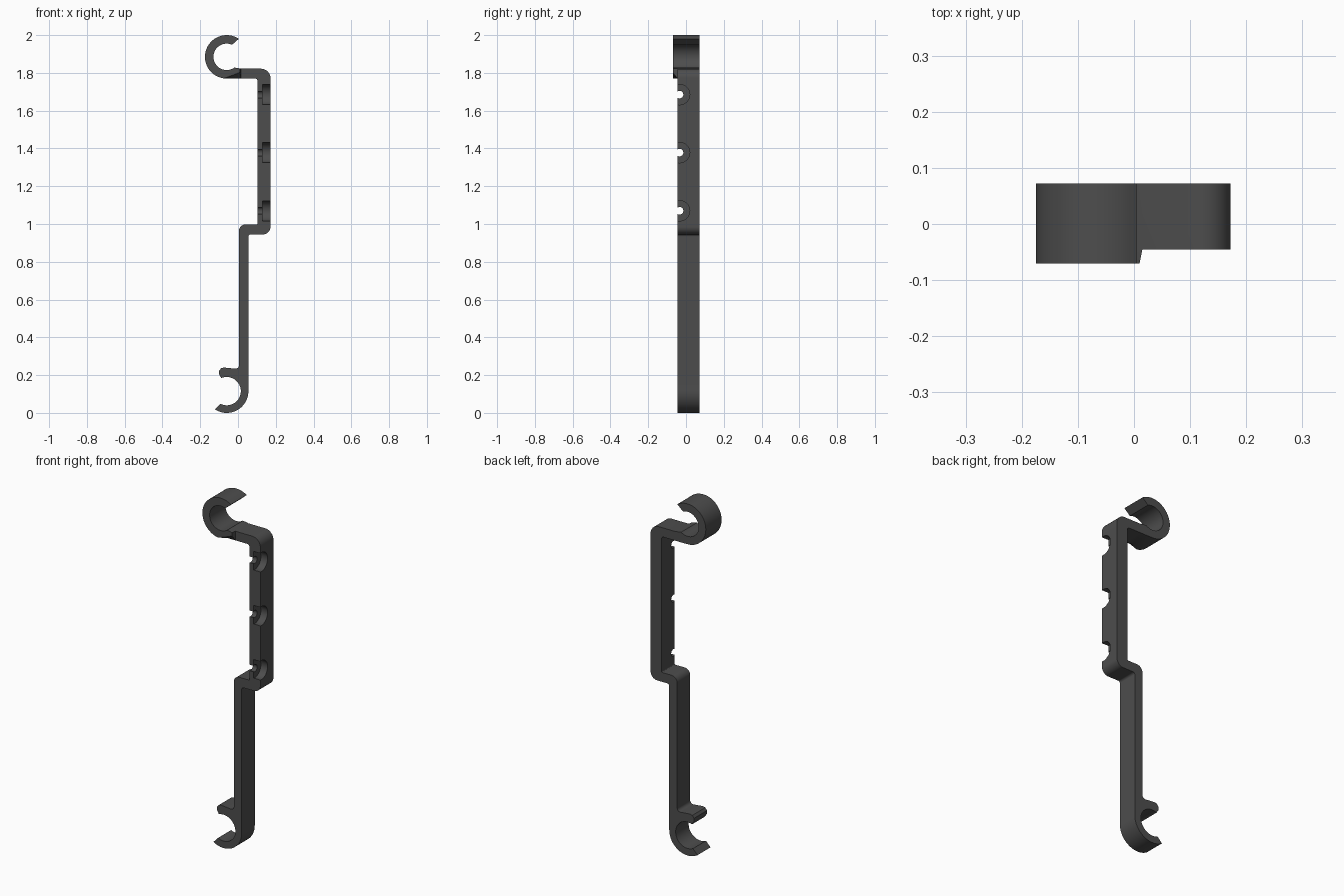
import bpy, bmesh, math
from mathutils import Vector

if "Cube" in bpy.data.objects:
    bpy.data.objects.remove(bpy.data.objects["Cube"])

mat = bpy.data.materials.new("dark grey plastic")
mat.diffuse_color = (0.075, 0.075, 0.075, 1)
mat.use_nodes = True
mat.node_tree.nodes["Principled BSDF"].inputs["Base Color"].default_value = mat.diffuse_color
bm = bmesh.new()


def arc(cx, cz, r, a0, a1, n=28):
    """Points on a circle from a0 to a1 degrees."""
    return [(cx + r * math.cos(math.radians(a0 + (a1 - a0) * i / n)),
             cz + r * math.sin(math.radians(a0 + (a1 - a0) * i / n))) for i in range(n + 1)]


def fillet(prev, p, nxt, r, n=8):
    """Round the corner p between two neighbours."""
    p, a, b = Vector(p), Vector(prev), Vector(nxt)
    u, v = (a - p).normalized(), (b - p).normalized()
    half = u.angle(v) / 2
    t = r / math.tan(half)
    c = p + (u + v).normalized() * (r / math.sin(half))
    s, e = p + u * t - c, p + v * t - c
    return [tuple(c + s.lerp(e, i / n).normalized() * r) for i in range(n + 1)]


def extrude(pts, t0, t1, end=None, along_x=False, caps=(True, True), joins=()):
    """Sweep a counter-clockwise outline; joins lists (axis, value) sides left open."""
    place = (lambda p, t: (t, p[0], p[1])) if along_x else (lambda p, t: (p[0], t, p[1]))
    a = [bm.verts.new(place(p, t0)) for p in pts]
    b = [bm.verts.new(place(p, t1)) for p in (end or pts)]
    faces = []
    if caps[0]:
        faces.append(bm.faces.new(a))
    if caps[1]:
        faces.append(bm.faces.new(b[::-1]))
    for i in range(len(pts)):
        j = (i + 1) % len(pts)
        if any(abs(pts[i][k] - v) < 1e-5 and abs(pts[j][k] - v) < 1e-5 for k, v in joins):
            continue
        faces.append(bm.faces.new((a[i], b[i], b[j], a[j])))
    if along_x:
        bmesh.ops.reverse_faces(bm, faces=faces)


HX, TOP, LOW = -0.06, 1.885, 0.115         # hook centres
L, R, BL, BR = 0.103, 0.172, 0.005, 0.055  # upper and lower bar sides
Y0, Y1 = -0.045, 0.072                     # strip depth
ARM, ZT, ZB = 0.015, 1.75, 1.01            # where the sections meet

# Top hook, with a wider front lip that slopes away on the arm side
ring = arc(HX, TOP, 0.115, 56, 262)
inner = [(-0.005, 1.826), (-0.02, 1.828)] + arc(HX, TOP, 0.07, 303, 66)
hook = ring + [(-0.03, 1.77), (ARM, 1.77), (ARM, 1.822)] + inner
lip = ring + [(-0.03, 1.787), (0.01, 1.803), (0.01, 1.822)] + inner
extrude(hook, Y0, Y1, caps=(False, True), joins=[(0, ARM)])
extrude(lip, -0.07, Y0, end=hook, caps=(True, False))

# Arm from the hook to the upper bar
arm = [(ARM, 1.77)] + fillet((ARM, 1.77), (L, 1.77), (L, ZT), 0.012)
arm += [(L, ZT), (R, ZT)] + fillet((R, ZT), (R, 1.822), (ARM, 1.822), 0.05) + [(ARM, 1.822)]
extrude(arm, Y0, Y1, joins=[(0, ARM), (1, ZT)])

# Upper bar in two layers: narrow screw notches, then wide counterbores
NY, SHELF = -0.034, 0.13
HOLES = (1.685, 1.378, 1.07)


def notch(r, z):
    a = math.degrees(math.acos((Y0 - NY) / r))
    return arc(NY, z, r, a, -a, 24)


def bar(r):
    pts = [(Y1, ZT), (Y0, ZT)]
    for z in HOLES:
        pts += notch(r, z)
    return pts + [(Y0, ZB), (Y1, ZB)]


ends = [(1, ZT), (1, ZB)]
extrude(bar(0.02), L, SHELF, along_x=True, caps=(True, False), joins=ends)
extrude(bar(0.054), SHELF, R, along_x=True, caps=(False, True), joins=ends)
for z in HOLES:
    seat = notch(0.054, z)[::-1] + notch(0.02, z)
    bm.faces.new([bm.verts.new((SHELF, y, h)) for y, h in seat])

# Step, lower bar and bottom hook
low = [(L, ZB)] + fillet((L, ZB), (L, 0.998), (BL, 0.998), 0.004)
low += fillet((L, 0.998), (BL, 0.998), (BL, 0.3), 0.035)
low += fillet((BL, 0.9), (BL, 0.232), (-0.07, 0.24), 0.018)
low += [(-0.075, 0.24), (-0.09, 0.236), (-0.101, 0.222), (-0.101, 0.205), (-0.094, 0.194)]
low += arc(HX, LOW, 0.075, 112, -117) + arc(HX, LOW, 0.115, -123, 0)
low += fillet((BR, 0.2), (BR, 0.945), (R, 0.945), 0.012)
low += fillet((BR, 0.945), (R, 0.945), (R, ZB), 0.04) + [(R, ZB)]
extrude(low, Y0, Y1, joins=[(1, ZB)])

# Weld the sections into one piece
bmesh.ops.remove_doubles(bm, verts=bm.verts, dist=1e-5)
mesh = bpy.data.meshes.new("hook_bracket")
bm.to_mesh(mesh)
bm.free()
mesh.materials.append(mat)
bracket = bpy.data.objects.new("hook_bracket", mesh)
bpy.context.collection.objects.link(bracket)
bracket.select_set(True)
bpy.context.view_layer.objects.active = bracket
bpy.ops.object.shade_smooth_by_angle(angle=math.radians(30))
